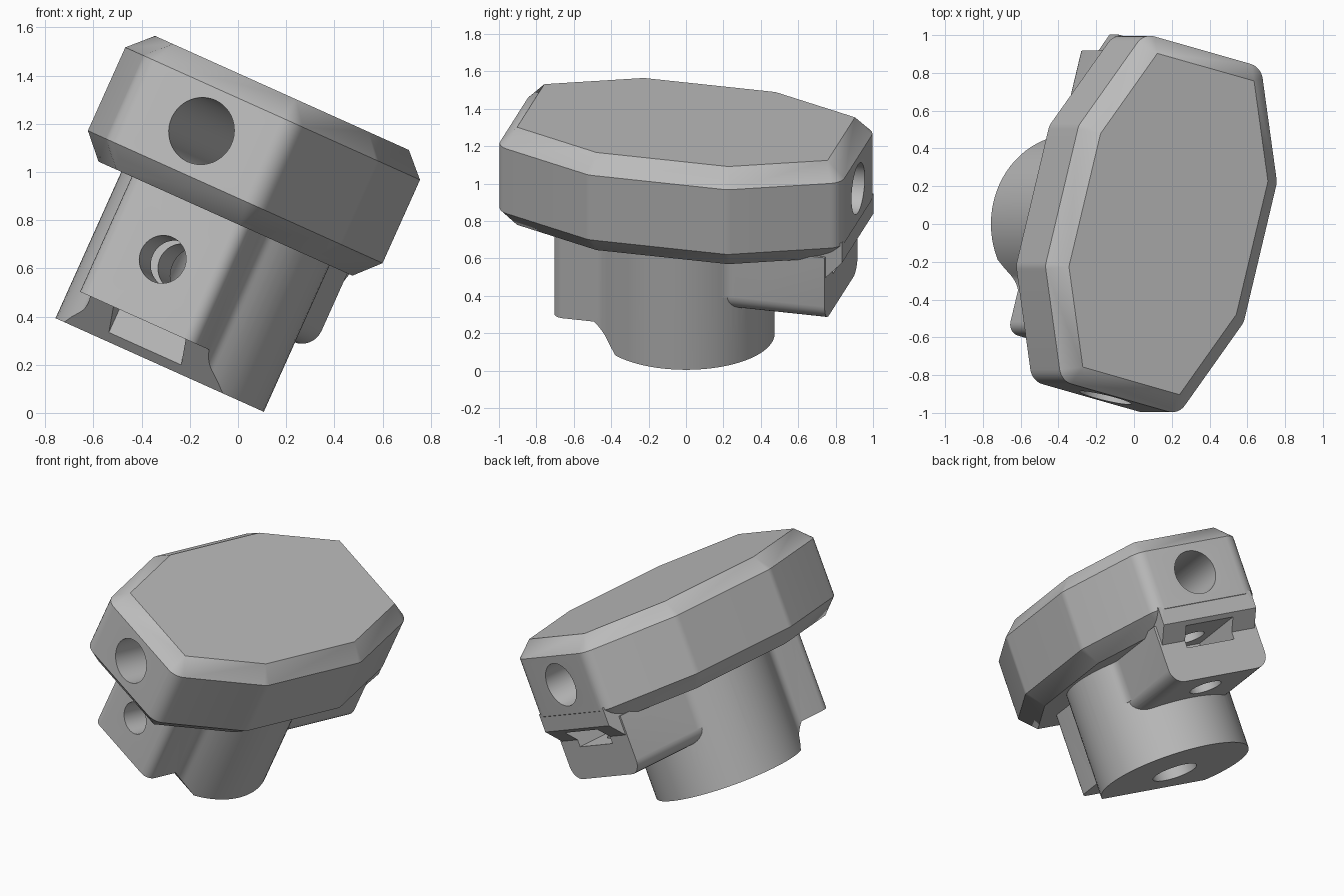
import bpy, bmesh
from math import sin, cos, atan2, sqrt, pi, radians
from mathutils import Matrix, Vector

cube = bpy.data.objects.get("Cube")
if cube:
    bpy.data.objects.remove(cube, do_unlink=True)

grey = bpy.data.materials.new("plain_grey")
grey.use_nodes = True
COLOUR = (0.5, 0.5, 0.5, 1)
grey.diffuse_color = COLOUR
grey.node_tree.nodes["Principled BSDF"].inputs["Base Color"].default_value = COLOUR

HUB_R = 0.474
BASE = 0.048      # height of the hub's lower face along its own axis
UNDER = 0.714     # underside of the head
HALF = 0.5 * pi


def loft(name, rings):
    """Closed solid through rings of equal point count."""
    bm = bmesh.new()
    rows = [[bm.verts.new(p) for p in ring] for ring in rings]
    n = len(rows[0])
    for low, high in zip(rows, rows[1:]):
        for i in range(n):
            j = (i + 1) % n
            bm.faces.new((low[i], low[j], high[j], high[i]))
    bm.faces.new(rows[0][::-1])
    bm.faces.new(rows[-1])
    bmesh.ops.remove_doubles(bm, verts=bm.verts, dist=1e-5)
    bmesh.ops.recalc_face_normals(bm, faces=bm.faces)
    mesh = bpy.data.meshes.new(name)
    bm.to_mesh(mesh)
    bm.free()
    obj = bpy.data.objects.new(name, mesh)
    bpy.context.collection.objects.link(obj)
    return obj


def upright(name, outline, low, high):
    return loft(name, [[(x, y, z) for x, y in outline] for z in (low, high)])


def sideways(name, profile, half):
    """Profile in the length-height plane, extruded across the width."""
    return loft(name, [[(x, y, z) for y, z in profile] for x in (-half, half)])


def box(name, x, y0, y1, z0, z1):
    return sideways(name, [(y0, z0), (y1, z0), (y1, z1), (y0, z1)], x)


def arc(cx, cy, r, a0, a1, n):
    return [(cx + r * cos(a0 + (a1 - a0) * i / n),
             cy + r * sin(a0 + (a1 - a0) * i / n)) for i in range(n + 1)]


def bore(name, r, start, end):
    start, end = Vector(start), Vector(end)
    way = (end - start).normalized()
    side = way.orthogonal().normalized()
    other = way.cross(side)
    ring = [side * x + other * y for x, y in arc(0, 0, r, 0, 2 * pi, 48)[:-1]]
    return loft(name, [[p + start for p in ring], [p + end for p in ring]])


def hub_plan(half, end, corner, fillet):
    """Round hub with one arm, blended by concave fillets."""
    fx = half + fillet
    fy = sqrt((HUB_R + fillet) ** 2 - fx ** 2)
    turn = atan2(fy, fx)
    pts = arc(half - corner, end - corner, corner, HALF, 0, 6)
    pts += arc(fx, fy, fillet, pi, pi + turn, 8)
    pts += arc(0, 0, HUB_R, turn, -HALF, 28)[1:]
    return pts + [(-x, y) for x, y in pts[-2::-1]]


def head_ring(grow, z):
    """Stretched octagon grown outwards with rounded corners."""
    quarter = [(0.502, 0.364), (0.29, 0.858)]
    half = quarter + [(-x, y) for x, y in quarter[::-1]]
    poly = half + [(-x, -y) for x, y in half]
    out = []
    for i, (x, y) in enumerate(poly):
        px, py = poly[i - 1]
        nx, ny = poly[(i + 1) % len(poly)]
        a0 = atan2(y - py, x - px) - HALF
        a1 = atan2(ny - y, nx - x) - HALF
        if a1 < a0:
            a1 += 2 * pi
        out += [(a, b, z) for a, b in arc(x, y, grow, a0, a1, 6)]
    return out


def combine(target, tool, operation):
    mod = target.modifiers.new("combine", 'BOOLEAN')
    mod.operation = operation
    mod.solver = 'EXACT'
    mod.object = tool
    graph = bpy.context.evaluated_depsgraph_get()
    mesh = bpy.data.meshes.new_from_object(target.evaluated_get(graph))
    target.modifiers.clear()
    target.data = mesh
    bpy.data.objects.remove(tool, do_unlink=True)


# Head with chamfered rims
body = loft("knob_body", [head_ring(0, UNDER), head_ring(0.093, 0.813),
                          head_ring(0.093, 1.192), head_ring(0, 1.286)])

# Hub with the front arm, ramped underneath
front = [(-x, -y) for x, y in hub_plan(0.28, 0.668, 0.06, 0.1)]
hub = upright("hub", front, BASE, 0.76)
ramp = sideways("ramp_cutter", [(-0.9, -0.1), (-0.145, -0.1), (-0.435, 0.19), (-0.9, 0.19)], 0.7)
combine(hub, ramp, 'DIFFERENCE')

# Back arm with rounded lower edges, fillet web and flared lip
W, R, LOW = 0.35, 0.09, 0.363
section = (arc(R - W, LOW + R, R, pi, 1.5 * pi, 8)
           + arc(W - R, LOW + R, R, -HALF, 0, 8) + [(W, 0.74), (-W, 0.74)])
# the upper part stops short of the head's rounded corners
back_arm = loft("back_arm", [[(x, y, z) for x, z in section] for y in (0.1, 0.857)])
web = upright("arm_web", hub_plan(W, 0.38, 0.02, 0.1), 0.45, 0.75)
lip = sideways("arm_lip", [(0.7, 0.615), (0.856, 0.615), (0.949, UNDER), (0.949, 0.83), (0.7, 0.83)], 0.335)

for part in (hub, back_arm, web, lip):
    combine(body, part, 'UNION')

# Bores and nut pockets
cutters = [
    bore("head_bore", 0.14, (0, -1.2, 1.005), (0, 1.2, 1.005)),
    bore("shaft_bore", 0.14, (0, 0, -0.2), (0, 0, 0.66)),
    bore("front_screw_bore", 0.1, (0, -1, 0.453), (0, 0, 0.453)),
    bore("back_screw_bore", 0.1, (0, 0.64, 0.2), (0, 0.64, 0.8)),
    box("front_nut_slot", 0.17, -0.46, -0.33, -0.1, 0.62),
    box("back_nut_slot", 0.17, 0.47, 1.2, 0.57, 0.69),
]
for cutter in cutters:
    combine(body, cutter, 'DIFFERENCE')

# Lean and turn the knob into its resting pose
body.data.transform(Matrix.Rotation(radians(24.2), 4, 'Y')
                    @ Matrix.Translation((-0.378, 0, 0))
                    @ Matrix.Rotation(radians(-14.6), 4, 'Z'))
body.data.materials.clear()
body.data.materials.append(grey)

bpy.ops.object.select_all(action='DESELECT')
body.select_set(True)
bpy.context.view_layer.objects.active = body
bpy.ops.object.shade_smooth_by_angle(angle=radians(30))
